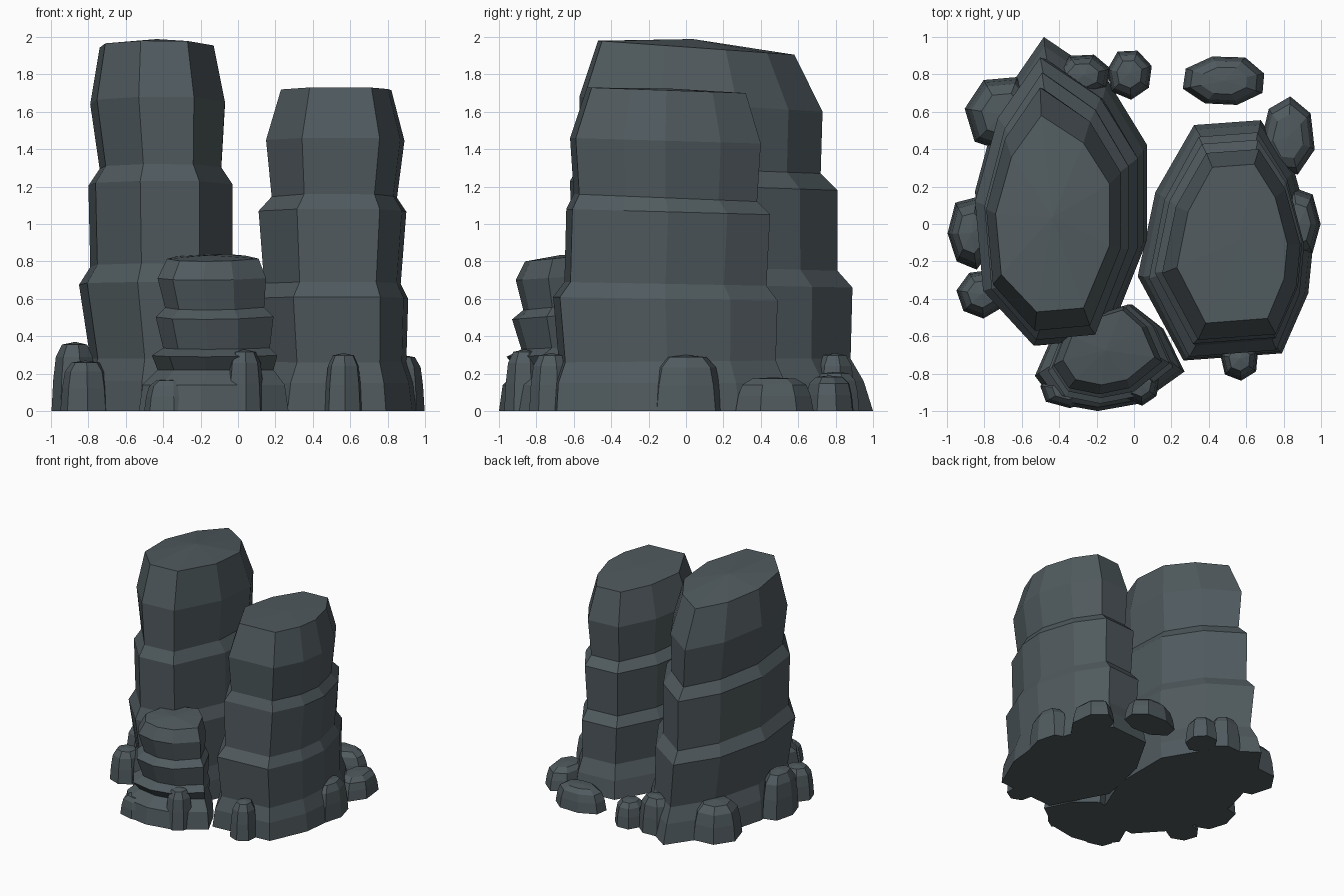
import bpy, bmesh, math, random

random.seed(4)
slate = bpy.data.materials.new("dark slate stone")
slate.diffuse_color = (0.08, 0.102, 0.112, 1)


def loft(name, rings, crown):
    """Skin stacked outlines, with a flat base and a slightly raised cap."""
    bm = bmesh.new()
    loops = [[bm.verts.new(p) for p in ring] for ring in rings]
    n = len(loops[0])
    for low, high in zip(loops, loops[1:]):
        for i in range(n):
            j = (i + 1) % n
            bm.faces.new((low[i], low[j], high[j], high[i]))
    bm.faces.new(loops[0])
    top = loops[-1]
    apex = bm.verts.new((sum(v.co.x for v in top) / n, sum(v.co.y for v in top) / n,
                         sum(v.co.z for v in top) / n + crown))
    for i in range(n):
        bm.faces.new((top[i], top[(i + 1) % n], apex))
    bmesh.ops.recalc_face_normals(bm, faces=bm.faces)
    mesh = bpy.data.meshes.new(name)
    bm.to_mesh(mesh)
    bm.free()
    mesh.materials.append(slate)
    bpy.context.collection.objects.link(bpy.data.objects.new(name, mesh))


def pillar(name, outline, levels, crown):
    """Each level: x min, x max, y min, y max, z at front, z at back."""
    rings = []
    for x0, x1, y0, y1, zf, zb in levels:
        rings.append([(x0 + u * (x1 - x0), y0 + v * (y1 - y0), zf + v * (zb - zf))
                      for u, v in outline])
    loft(name, rings, crown)


def boulder(name, x0, x1, y0, y1, height, sides=7, turn=0.3):
    """Small faceted rock filling the given footprint."""
    cx, cy, rx, ry = (x0 + x1) / 2, (y0 + y1) / 2, (x1 - x0) / 2, (y1 - y0) / 2
    grow = [random.uniform(0.95, 1.06) for _ in range(sides)]
    rings = []
    for z, s in ((0, 1), (0.45, 0.93), (0.78, 0.82), (0.96, 0.56)):
        rings.append([(cx + rx * s * g * math.cos(turn + math.tau * i / sides),
                       cy + ry * s * g * math.sin(turn + math.tau * i / sides), z * height)
                      for i, g in enumerate(grow)])
    loft(name, rings, 0.04 * height)


# Tall stepped pillar
pillar("tall_pillar",
       [(0.40, 1), (0.77, 0.86), (1, 0.65), (1, 0.34), (0.77, 0.02),
        (0.36, 0), (0.05, 0.19), (0, 0.5), (0.14, 0.79)],
       [(-0.85, 0.07, -0.65, 1.00, 0, 0),
        (-0.83, 0.05, -0.64, 0.95, 0.16, 0.16),
        (-0.79, 0.02, -0.62, 0.88, 0.28, 0.28),
        (-0.85, 0.02, -0.65, 0.89, 0.69, 0.66),
        (-0.79, -0.03, -0.61, 0.81, 0.79, 0.75),
        (-0.80, -0.03, -0.62, 0.81, 1.23, 1.18),
        (-0.74, -0.09, -0.57, 0.72, 1.32, 1.27),
        (-0.79, -0.07, -0.57, 0.73, 1.68, 1.60),
        (-0.74, -0.13, -0.47, 0.58, 1.98, 1.905)], 0.045)

# Broad stepped pillar
pillar("broad_pillar",
       [(0.32, 0.98), (0.70, 1), (0.89, 0.79), (1, 0.50), (0.97, 0.28),
        (0.82, 0.03), (0.26, 0), (0, 0.35), (0.10, 0.70)],
       [(0.02, 0.96, -0.73, 0.555, 0, 0),
        (0.05, 0.94, -0.72, 0.53, 0.15, 0.15),
        (0.11, 0.90, -0.68, 0.48, 0.26, 0.27),
        (0.08, 0.91, -0.71, 0.49, 0.61, 0.59),
        (0.14, 0.87, -0.65, 0.43, 0.69, 0.67),
        (0.11, 0.90, -0.64, 0.45, 1.08, 1.05),
        (0.18, 0.85, -0.60, 0.38, 1.16, 1.12),
        (0.15, 0.89, -0.62, 0.40, 1.46, 1.43),
        (0.23, 0.82, -0.53, 0.32, 1.73, 1.70)], 0.01)

# Short stepped pillar at the front
pillar("short_pillar",
       [(0.42, 0), (0.14, 0.07), (0, 0.33), (0.10, 0.65), (0.33, 0.88),
        (0.65, 1), (0.86, 0.77), (1, 0.37), (0.70, 0.07)],
       [(-0.53, 0.27, -1.00, -0.43, 0, 0),
        (-0.51, 0.25, -0.98, -0.43, 0.14, 0.14),
        (-0.43, 0.19, -0.90, -0.44, 0.22, 0.22),
        (-0.46, 0.21, -0.96, -0.43, 0.29, 0.31),
        (-0.40, 0.17, -0.88, -0.44, 0.33, 0.35),
        (-0.44, 0.19, -0.93, -0.43, 0.49, 0.53),
        (-0.39, 0.14, -0.87, -0.45, 0.54, 0.58),
        (-0.43, 0.15, -0.91, -0.44, 0.70, 0.73),
        (-0.38, 0.11, -0.86, -0.46, 0.80, 0.84)], 0.015)

# Boulders around the foot
boulder("boulder_left", -1.00, -0.74, -0.25, 0.15, 0.37, 7, math.pi)
boulder("boulder_front_left", -0.95, -0.68, -0.51, -0.24, 0.27)
boulder("boulder_back_left", -0.90, -0.50, 0.38, 0.79, 0.30)
boulder("boulder_back_inner", -0.42, -0.12, 0.68, 0.91, 0.31)
boulder("boulder_back_small", -0.15, 0.10, 0.67, 0.94, 0.21)
boulder("boulder_back_wide", 0.26, 0.71, 0.63, 0.90, 0.19, 8)
boulder("boulder_back_right", 0.68, 0.97, 0.24, 0.69, 0.18, 7, 0.6)
boulder("boulder_right", 0.76, 1.00, -0.20, 0.20, 0.30, 7, 0)
boulder("boulder_front_right", 0.46, 0.67, -0.84, -0.60, 0.31)
boulder("boulder_front_middle", -0.07, 0.14, -0.97, -0.75, 0.33)
boulder("boulder_front_low", -0.51, -0.20, -0.98, -0.78, 0.17)
